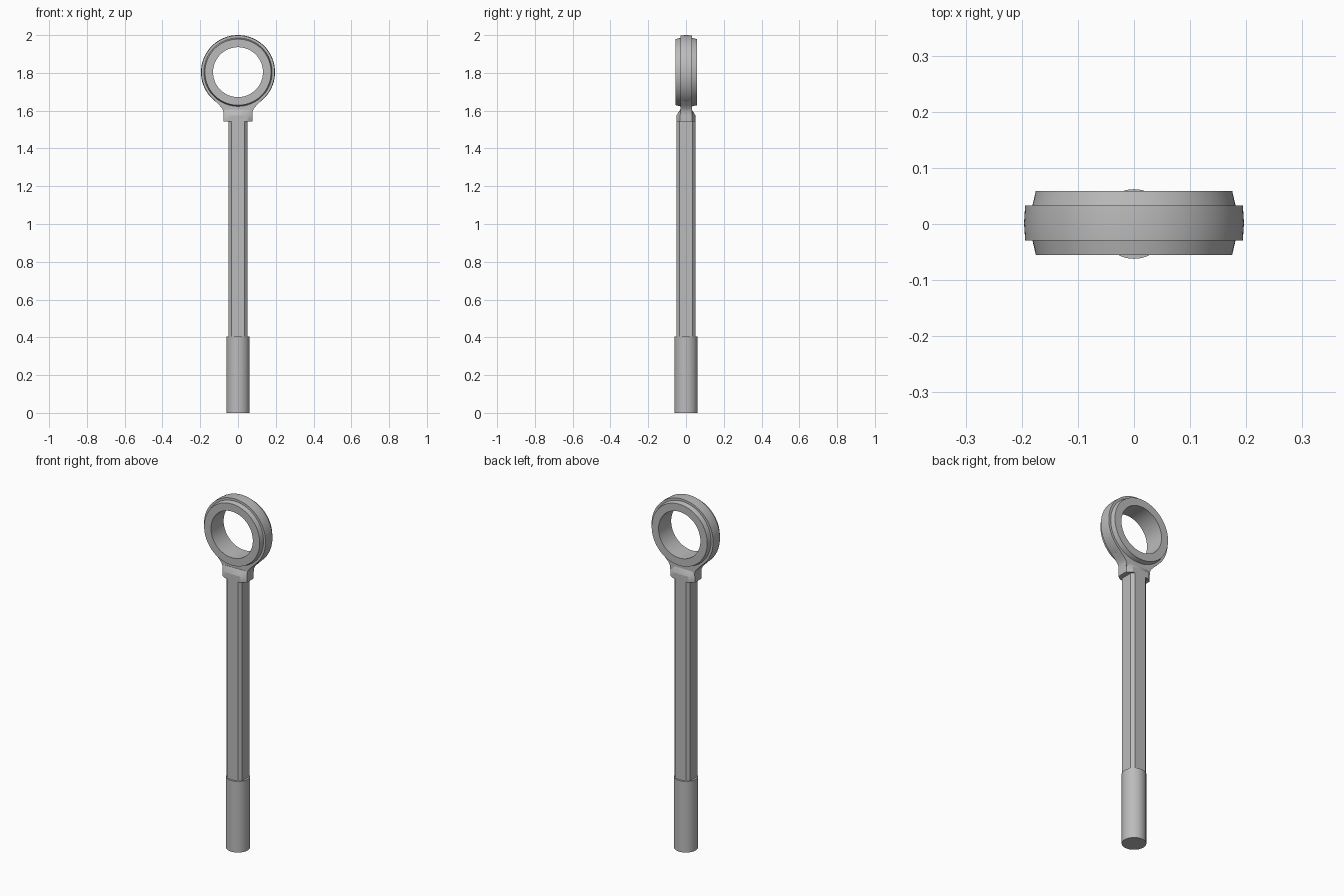
import bpy, bmesh, math
from mathutils import Matrix, Vector

cube = bpy.data.objects.get("Cube")
if cube:
    bpy.data.objects.remove(cube, do_unlink=True)

steel = bpy.data.materials.new("grey steel")
steel.use_nodes = True
GREY = (0.5, 0.5, 0.5, 1)
steel.diffuse_color = GREY
steel.node_tree.nodes["Principled BSDF"].inputs["Base Color"].default_value = GREY

RING_Z, BAND_Y, OFFSET_Y = 1.804, 0.031, 0.002


def finish(name, bm, offset=(0, 0, 0)):
    bmesh.ops.recalc_face_normals(bm, faces=bm.faces)
    mesh = bpy.data.meshes.new(name)
    bm.to_mesh(mesh)
    bm.free()
    mesh.materials.append(steel)
    obj = bpy.data.objects.new(name, mesh)
    obj.location = offset
    bpy.context.collection.objects.link(obj)
    bpy.ops.object.select_all(action='DESELECT')
    obj.select_set(True)
    bpy.context.view_layer.objects.active = obj
    bpy.ops.object.shade_smooth_by_angle(angle=math.radians(25))
    return obj


def loft(name, loops, offset=(0, 0, 0)):
    """Closed solid through loops of equal length."""
    bm = bmesh.new()
    rows = [[bm.verts.new(p) for p in loop] for loop in loops]
    n = len(rows[0])
    for a, b in zip(rows, rows[1:]):
        for i in range(n):
            j = (i + 1) % n
            bm.faces.new((a[i], a[j], b[j], b[i]))
    bm.faces.new(rows[0])
    bm.faces.new(rows[-1])
    return finish(name, bm, offset)


def octagon(x, y, cx, cy, z):
    """Rectangle of half size x, y with corners cut back to cx, cy."""
    return [(x, -cy, z), (x, cy, z), (cx, y, z), (-cx, y, z),
            (-x, cy, z), (-x, -cy, z), (-cx, -y, z), (cx, -y, z)]


# Threaded end, a plain round bar
bm = bmesh.new()
bmesh.ops.create_cone(bm, cap_ends=True, segments=64, radius1=0.062, radius2=0.062,
                      depth=0.405, matrix=Matrix.Translation((0, 0, 0.2025)))
finish("round_end", bm)

# Square shank with cut corners
loft("shank", [octagon(0.05, 0.05, 0.034, 0.034, z) for z in (0.4, 1.56)])

# Collar under the eye, tapering to the neck thickness
loft("collar", [octagon(0.077, 0.05, 0.05, BAND_Y, 1.542),
                octagon(0.077, 0.05, 0.05, BAND_Y, 1.575),
                octagon(0.077, BAND_Y, 0.05, 0.028, 1.605)])

# Flared neck blending into the eye
flare = [(0.077, 1.58), (0.078, 1.597), (0.084, 1.612), (0.1, 1.63), (0.137, 1.667)]
tip = [(0.11, 1.69)]
half = flare + tip
bottom_arc = [(0.05, 1.66), (0, 1.65)]
outline = half + bottom_arc + [(-x, z) for x, z in reversed(half + bottom_arc[:1])]
loft("neck", [[(x, y, z) for x, z in outline] for y in (-BAND_Y, BAND_Y)],
     (0, OFFSET_Y, 0))

# Eye: stepped profile (radius, y) turned about the y axis
side = [(0.132, 0.057), (0.175, 0.057), (0.181, BAND_Y), (0.194, BAND_Y)]
profile = side + [(0.196, 0)] + [(r, -y) for r, y in reversed(side)]
bm = bmesh.new()
verts = [bm.verts.new((r, y, 0)) for r, y in profile]
edges = [bm.edges.new((v, verts[(i + 1) % len(verts)])) for i, v in enumerate(verts)]
bmesh.ops.spin(bm, geom=verts + edges, cent=(0, 0, 0), axis=(0, 1, 0),
               angle=2 * math.pi, steps=96, use_duplicate=False)
bmesh.ops.remove_doubles(bm, verts=bm.verts, dist=0.0001)
finish("eye_ring", bm, (0, OFFSET_Y, RING_Z))
